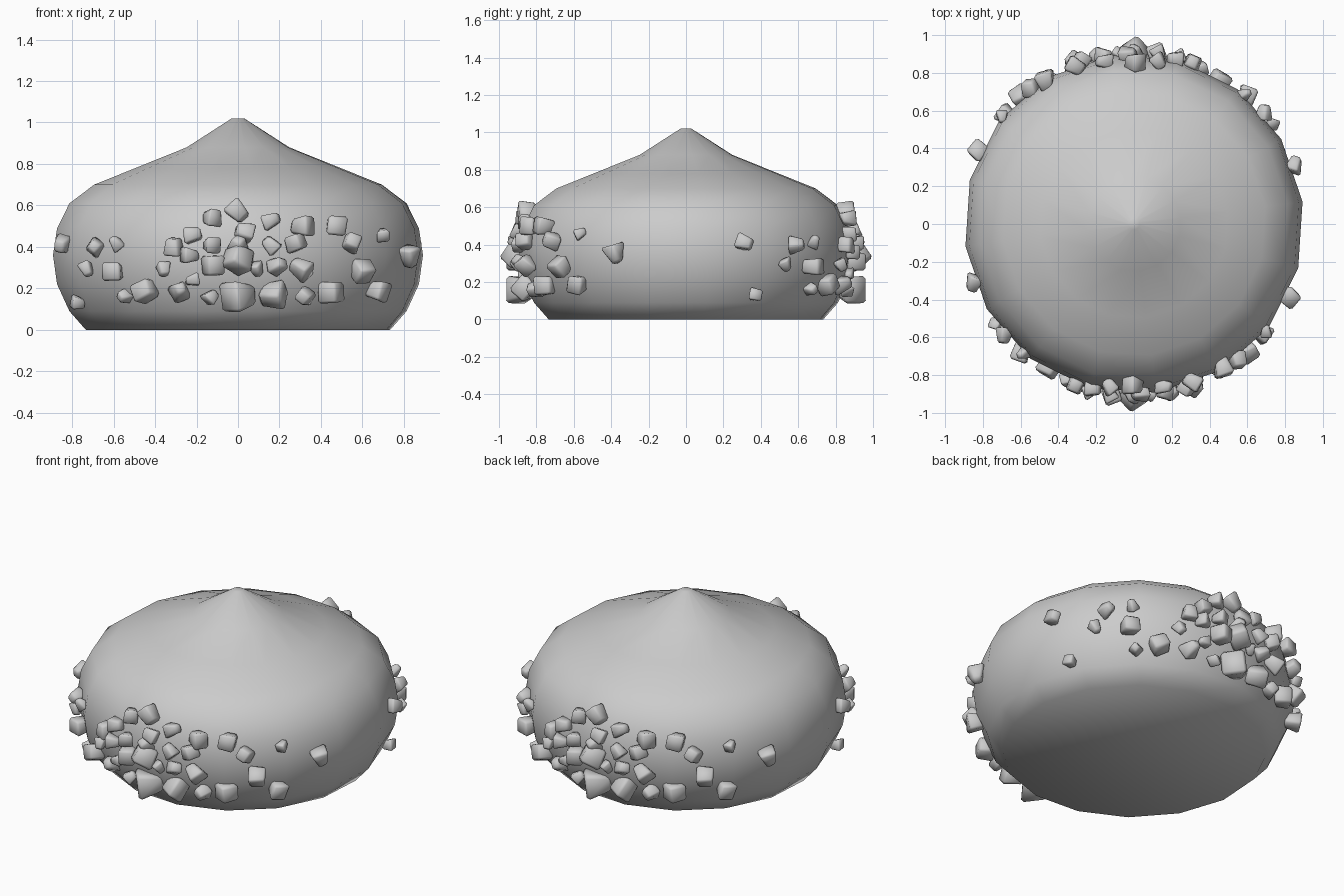
import bpy
import bmesh
import math
import random
from mathutils import Euler, Matrix, Vector

random.seed(7)
default_cube = bpy.data.objects.get("Cube")
if default_cube:
    bpy.data.objects.remove(default_cube, do_unlink=True)


def make_material(name, value):
    material = bpy.data.materials.new(name)
    colour = (value, value, value, 1)
    material.diffuse_color = colour
    material.use_nodes = True
    material.node_tree.nodes["Principled BSDF"].inputs["Base Color"].default_value = colour
    return material


stone_grey = make_material("stone grey", 0.6)


def make_object(name, bm, material):
    bmesh.ops.recalc_face_normals(bm, faces=bm.faces)
    mesh = bpy.data.meshes.new(name)
    bm.to_mesh(mesh)
    bm.free()
    mesh.materials.append(material)
    obj = bpy.data.objects.new(name, mesh)
    bpy.context.collection.objects.link(obj)
    return obj


def shade_smooth(obj, angle=None):
    bpy.ops.object.select_all(action="DESELECT")
    obj.select_set(True)
    bpy.context.view_layer.objects.active = obj
    if angle is None:
        bpy.ops.object.shade_smooth()
    else:
        bpy.ops.object.shade_smooth_by_angle(angle=angle)


# Domed body: a profile of (radius, height) swept around the z axis
PROFILE = [(0.74, 0), (0.82, 0.09), (0.88, 0.22), (0.9, 0.36), (0.88, 0.49),
           (0.82, 0.61), (0.7, 0.7), (0.5, 0.78), (0.25, 0.88), (0.03, 1.02)]
SIDES = 16
TURN = math.radians(7.5)


def body_radius(height):
    for (r0, z0), (r1, z1) in zip(PROFILE, PROFILE[1:]):
        if z0 <= height <= z1:
            return r0 + (r1 - r0) * (height - z0) / (z1 - z0)
    return 0


bm = bmesh.new()
rings = []
for radius, height in PROFILE:
    angles = [TURN + math.tau * i / SIDES for i in range(SIDES)]
    rings.append([bm.verts.new((radius * math.cos(a), radius * math.sin(a), height))
                  for a in angles])
for lower, upper in zip(rings, rings[1:]):
    for i in range(SIDES):
        j = (i + 1) % SIDES
        bm.faces.new((lower[i], lower[j], upper[j], upper[i]))
bm.faces.new(rings[0])
bm.faces.new(rings[-1])
body = make_object("domed_body", bm, stone_grey)
shade_smooth(body)

# Crystal cluster: across, height and size of each stone, in hundredths
STONES = [
    (-85, 41, 5), (-69, 40, 5), (-59, 42, 4), (-73, 29, 4), (-60, 28, 6), (-77, 13, 4),
    (-55, 16, 4), (-45, 19, 6), (-36, 29, 4), (-31, 40, 5), (-22, 46, 5), (-13, 54, 5),
    (0, 57, 6), (16, 53, 5), (31, 50, 6), (47, 50, 6), (70, 46, 4), (55, 42, 5),
    (83, 35, 6), (60, 28, 6), (67, 19, 6), (45, 18, 6), (32, 16, 5), (17, 17, 7),
    (1, 16, 9), (-13, 16, 4), (-28, 19, 6), (-22, 24, 4), (-12, 31, 6), (-23, 36, 5),
    (-13, 41, 5), (0, 34, 7), (0, 41, 5), (3, 47, 5), (16, 41, 5), (28, 42, 5),
    (19, 31, 5), (9, 29, 4), (30, 30, 6),
]


def add_stone(bm, centre, size):
    """A tapered, chamfered block with a random tilt."""
    stone = bmesh.new()
    bmesh.ops.create_cube(stone, size=1.65 * size)
    taper = random.uniform(0.5, 0.95)
    for v in stone.verts:
        if v.co.z > 0:
            v.co.x *= taper
            v.co.y *= taper
        v.co += Vector([random.uniform(-0.1, 0.1) * size for _ in range(3)])
    bmesh.ops.bevel(stone, geom=stone.edges[:], offset=0.2 * size, segments=1,
                    affect="EDGES")
    tilt = Euler([random.uniform(0, math.tau) for _ in range(3)]).to_matrix().to_4x4()
    stone.transform(Matrix.Translation(centre) @ tilt)
    part = bpy.data.meshes.new("stone_part")
    stone.to_mesh(part)
    stone.free()
    bm.from_mesh(part)
    bpy.data.meshes.remove(part)


bm = bmesh.new()
for across, height, size in STONES:
    x, z = across / 100, height / 100
    reach = max(body_radius(z) + 0.015, abs(x))
    y = -math.sqrt(reach ** 2 - x ** 2)
    add_stone(bm, Vector((x, y, z)), size / 100)
front_cluster = make_object("front_crystal_cluster", bm, stone_grey)
shade_smooth(front_cluster, math.radians(60))

# The back cluster is the front one turned half way round
back_cluster = front_cluster.copy()
back_cluster.name = "back_crystal_cluster"
back_cluster.rotation_euler.z = math.pi
bpy.context.collection.objects.link(back_cluster)
